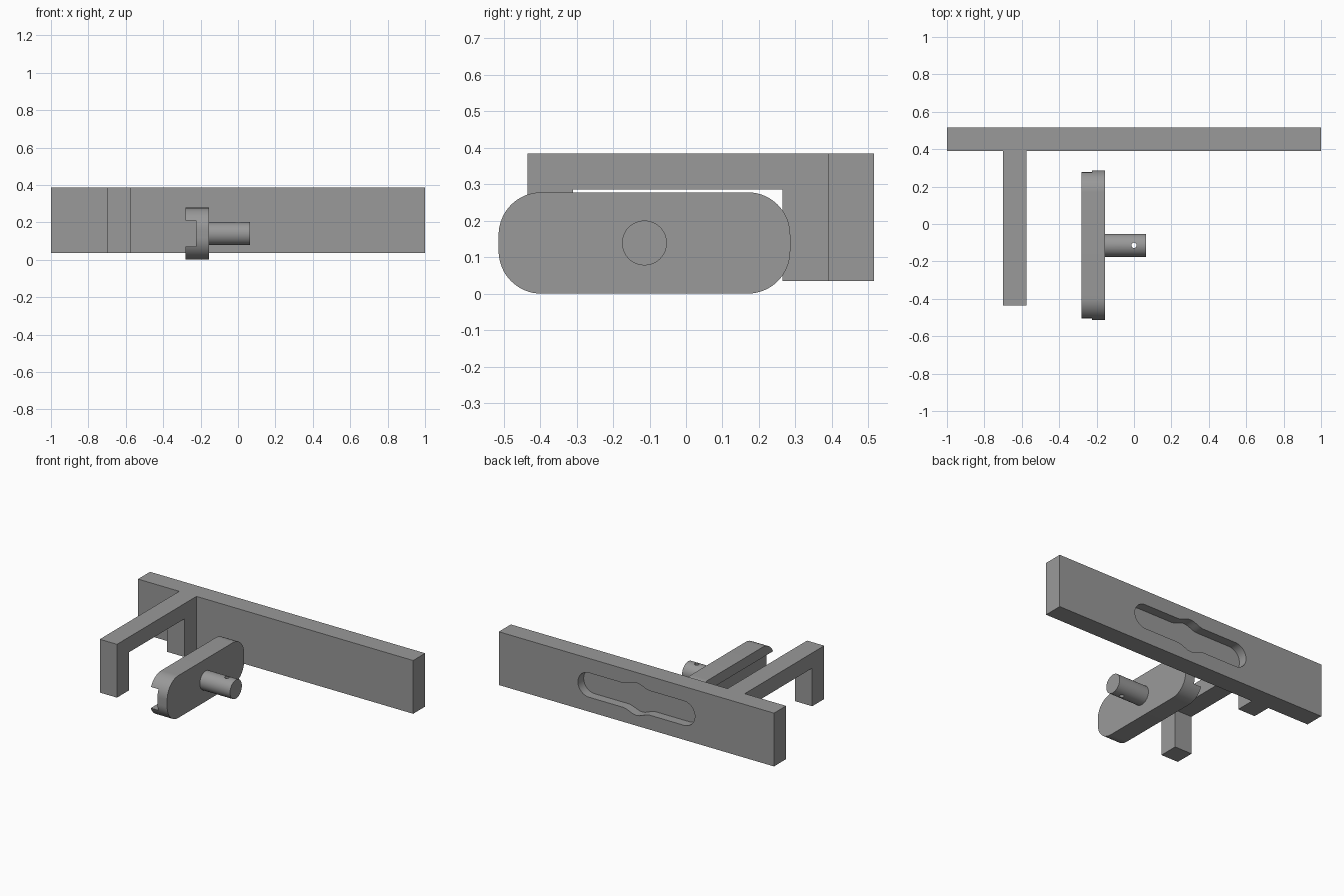
import bpy, bmesh, math
from mathutils import Vector

if "Cube" in bpy.data.objects:
    bpy.data.objects.remove(bpy.data.objects["Cube"])

grey = bpy.data.materials.new("plain_grey")
grey.diffuse_color = (0.32, 0.32, 0.32, 1)
grey.use_nodes = True
grey.node_tree.nodes["Principled BSDF"].inputs["Base Color"].default_value = grey.diffuse_color


def prism(name, outline, to_world, depth, cutter=False):
    """Extrude a 2D outline; to_world maps (u, v) to 3D, depth is a 3D vector."""
    bm = bmesh.new()
    face = bm.faces.new([bm.verts.new(to_world(u, v)) for u, v in outline])
    ext = bmesh.ops.extrude_face_region(bm, geom=[face])
    verts = [g for g in ext["geom"] if isinstance(g, bmesh.types.BMVert)]
    bmesh.ops.translate(bm, verts=verts, vec=Vector(depth))
    bmesh.ops.recalc_face_normals(bm, faces=bm.faces)
    mesh = bpy.data.meshes.new(name)
    bm.to_mesh(mesh)
    bm.free()
    mesh.materials.append(grey)
    ob = bpy.data.objects.new(name, mesh)
    bpy.context.collection.objects.link(ob)
    ob.hide_render = cutter
    return ob


def rect(u0, u1, v0, v1):
    return [(u0, v0), (u1, v0), (u1, v1), (u0, v1)]


def rounded(cu, cv, hu, hv, r, n=16):
    """Rounded rectangle outline around (cu, cv)."""
    pts = []
    for k, (su, sv) in enumerate([(1, 1), (-1, 1), (-1, -1), (1, -1)]):
        for i in range(n + 1):
            a = math.pi / 2 * (k + i / n)
            pts.append((cu + su * (hu - r) + r * math.cos(a),
                        cv + sv * (hv - r) + r * math.sin(a)))
    return pts


def circle(cu, cv, r, n=48):
    return [(cu + r * math.cos(2 * math.pi * i / n),
             cv + r * math.sin(2 * math.pi * i / n)) for i in range(n)]


def cut(ob, cutter):
    """Subtract the cutter, apply the result and drop the cutter."""
    mod = ob.modifiers.new("cut", 'BOOLEAN')
    mod.operation, mod.solver, mod.object = 'DIFFERENCE', 'EXACT', cutter
    bpy.ops.object.select_all(action='DESELECT')
    bpy.context.view_layer.objects.active = ob
    ob.select_set(True)
    bpy.ops.object.modifier_apply(modifier=mod.name)
    bpy.data.objects.remove(cutter)
    bpy.ops.object.shade_smooth_by_angle(angle=math.radians(30))


# Long bar
bar = prism("long_bar", rect(-1, 1, 0.035, 0.385),
            lambda u, v: (u, 0.39, v), (0, 0.125, 0))

# Pocket in the back of the bar: round-ended slot with a swelling in the middle
R, L, CZ = 0.08, 0.425, 0.21
half = [(L - R + R * math.cos(a), R * math.sin(a))
        for a in [math.pi / 2 * i / 12 for i in range(13)]]
half += [(x, R + 0.0135 * (1 + math.cos(math.pi * x / 0.1)))
         for x in [0.1 - 0.2 * i / 20 for i in range(21)]]
half += [(-L + R - R * math.sin(a), R * math.cos(a))
         for a in [math.pi / 2 * i / 12 for i in range(13)]]
slot = half + [(x, -z) for x, z in reversed(half[1:-1])]
cut(bar, prism("pocket_cutter", slot, lambda u, v: (u, 0.455, CZ + v),
               (0, 0.1, 0), True))

# Bracket arm with two legs
prism("bracket_arm",
      [(-0.435, 0.385), (-0.435, 0.035), (-0.31, 0.035), (-0.31, 0.285),
       (0.265, 0.285), (0.265, 0.035), (0.39, 0.035), (0.39, 0.385)],
      lambda u, v: (-0.70, u, v), (0.125, 0, 0))

# Slider plate with a lengthwise channel in its left face
CY, PZ = -0.114, 0.139
plate = prism("slider_plate", rounded(CY, PZ, 0.4, 0.139, 0.117),
              lambda u, v: (-0.28, u, v), (0.125, 0, 0))
cut(plate, prism("channel_cutter", rect(-0.7, 0.5, 0.072, 0.21),
                 lambda u, v: (-0.4, u, v), (0.175, 0, 0), True))

# Pin with a small vertical cross hole
pin = prism("pin", circle(CY, PZ, 0.0615), lambda u, v: (-0.155, u, v), (0.22, 0, 0))
cut(pin, prism("pin_hole_cutter", circle(0, CY, 0.014, 24),
               lambda u, v: (u, v, 0), (0, 0, 0.3), True))
